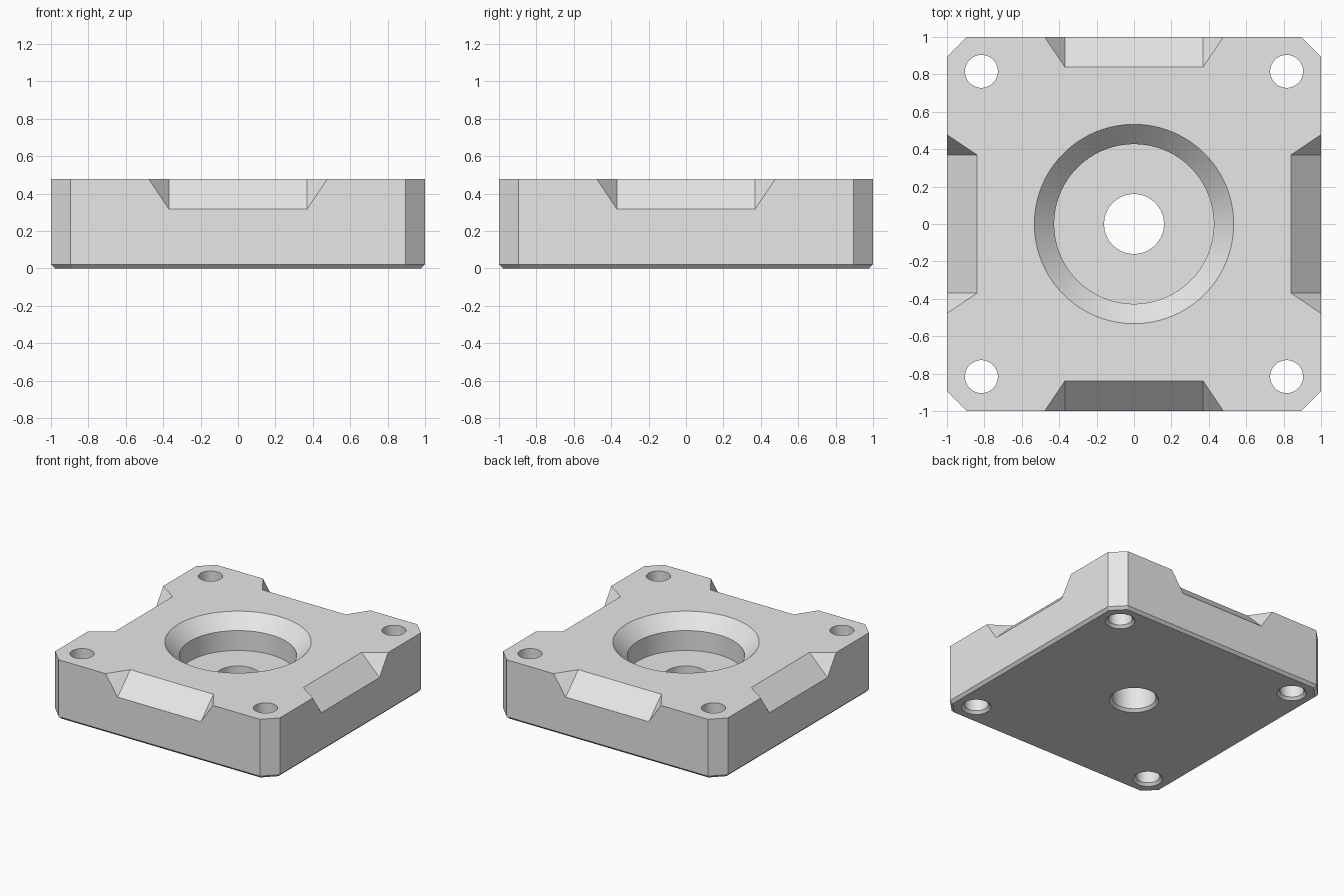
import bpy, bmesh, math
from mathutils import Vector, Matrix

cube = bpy.data.objects.get("Cube")
if cube:
    bpy.data.objects.remove(cube, do_unlink=True)

HEIGHT = 0.478
CORNER = 0.105   # vertical corner chamfer
EDGE = 0.021     # bottom edge chamfer

grey = bpy.data.materials.new("light grey")
grey.use_nodes = True
grey.diffuse_color = (0.8, 0.8, 0.8, 1)
grey.node_tree.nodes["Principled BSDF"].inputs["Base Color"].default_value = (0.8, 0.8, 0.8, 1)


def make_object(name, bm):
    bmesh.ops.recalc_face_normals(bm, faces=bm.faces)
    mesh = bpy.data.meshes.new(name)
    bm.to_mesh(mesh)
    bm.free()
    mesh.materials.append(grey)
    obj = bpy.data.objects.new(name, mesh)
    bpy.context.collection.objects.link(obj)
    return obj


def octagon(bm, z, inset):
    """Ring of a chamfered square, offset inward by inset."""
    a = 1 - inset
    b = 1 - CORNER - inset * (math.sqrt(2) - 1)
    points = []
    for i in range(4):
        turn = Matrix.Rotation(i * math.pi / 2, 3, "Z")
        points += [turn @ Vector((a, -b, z)), turn @ Vector((a, b, z))]
    return [bm.verts.new(p) for p in points]


def add_revolve(bm, profile, x=0, y=0, segments=96):
    """Closed solid turned from (radius, z) points, bottom to top."""
    rings = []
    for r, z in profile:
        angles = [2 * math.pi * i / segments for i in range(segments)]
        rings.append([bm.verts.new((x + r * math.cos(t), y + r * math.sin(t), z)) for t in angles])
    for low, high in zip(rings, rings[1:]):
        for i in range(segments):
            j = (i + 1) % segments
            bm.faces.new((low[i], low[j], high[j], high[i]))
    bm.faces.new(rings[0][::-1])
    bm.faces.new(rings[-1])


# Block with chamfered corners and bottom edge
bm = bmesh.new()
rings = [octagon(bm, 0, EDGE), octagon(bm, EDGE, 0), octagon(bm, HEIGHT, 0)]
for low, high in zip(rings, rings[1:]):
    for i in range(8):
        j = (i + 1) % 8
        bm.faces.new((low[i], low[j], high[j], high[i]))
bm.faces.new(rings[0][::-1])
bm.faces.new(rings[-1])
block = make_object("mounting_block", bm)

# Stepped centre bore with conical mouth, and four corner holes
bm = bmesh.new()
SEAT = 0.211
add_revolve(bm, [(0.2, -0.02), (0.181, -0.001), (0.16, EDGE - 0.001), (0.16, SEAT),
                 (0.427, SEAT), (0.427, HEIGHT - 0.107), (0.533, HEIGHT), (0.553, HEIGHT + 0.02)])
for x in (-0.816, 0.816):
    for y in (-0.816, 0.816):
        add_revolve(bm, [(0.128, -0.02), (0.088, EDGE - 0.001), (0.088, HEIGHT + 0.1)], x, y, 64)
holes = make_object("hole_cutter", bm)

# Sloped notch on the top edge of each side, with flared ends
bm = bmesh.new()
DEPTH = 0.16
slope = Vector((0, DEPTH, DEPTH))
for i in range(4):
    turn = Matrix.Rotation(i * math.pi / 2, 3, "Z")
    corners = []
    for side in (-1, 1):
        foot = Vector((side * 0.37, -1, HEIGHT - DEPTH))
        flare = Vector((side * 0.108, 0, DEPTH))
        corners += [bm.verts.new(turn @ (foot + s * slope + k * flare))
                    for s in (-1, 2) for k in (0, 2)]
    bmesh.ops.convex_hull(bm, input=corners)
notches = make_object("notch_cutter", bm)

# Cut the holes and notches out of the block
bpy.context.view_layer.objects.active = block
for cutter in (holes, notches):
    cutter.hide_render = True
    mod = block.modifiers.new(cutter.name, "BOOLEAN")
    mod.operation = "DIFFERENCE"
    mod.solver = "EXACT"
    mod.object = cutter
    bpy.ops.object.modifier_apply(modifier=mod.name)
    bpy.data.objects.remove(cutter, do_unlink=True)

# Smooth round walls, keep machined edges crisp
for obj in bpy.context.selected_objects:
    obj.select_set(False)
block.select_set(True)
bpy.ops.object.shade_smooth_by_angle(angle=math.radians(25))
